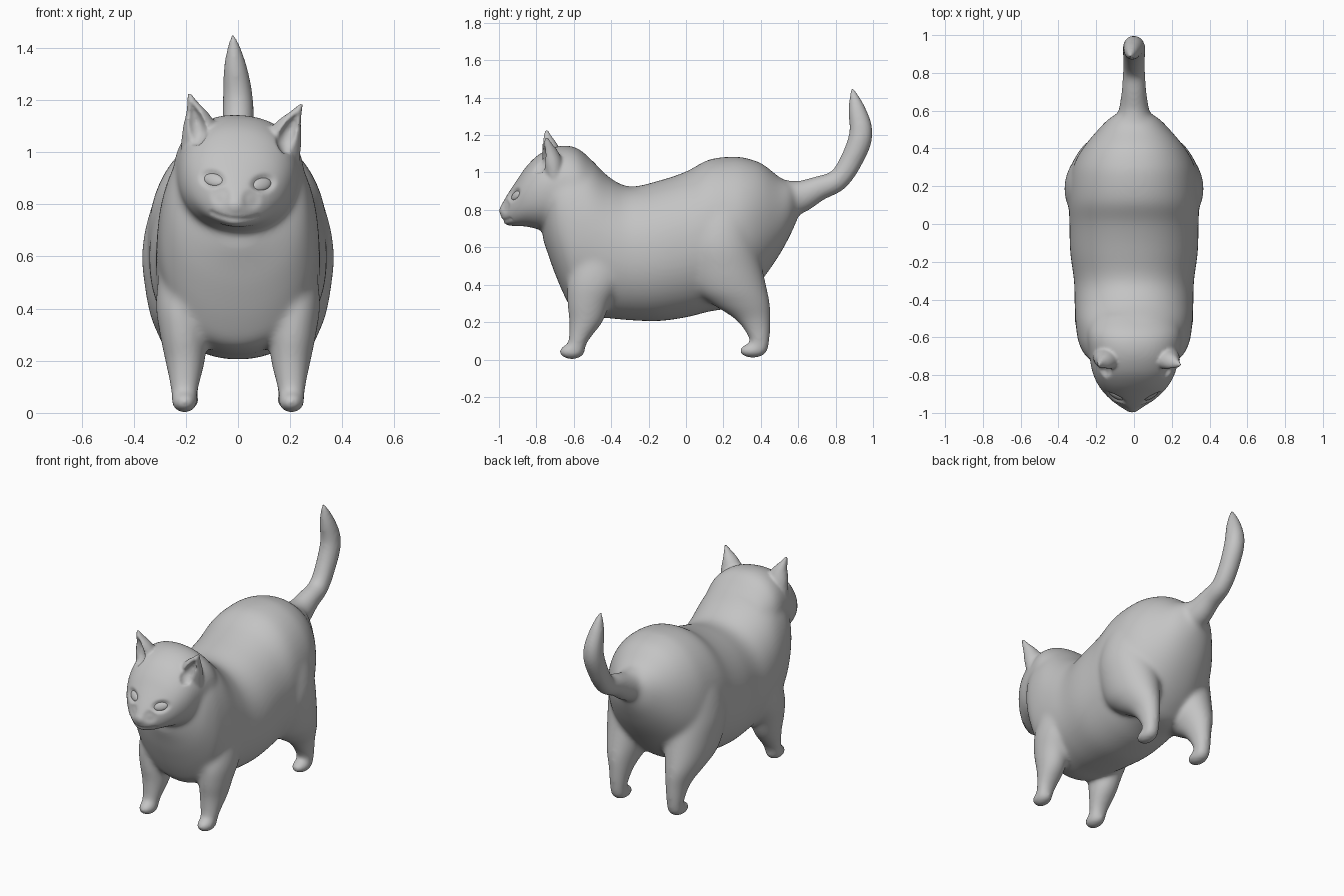
import bpy
import bmesh
import math
from mathutils import Matrix, Vector
from mathutils.bvhtree import BVHTree

default_cube = bpy.data.objects.get("Cube")
if default_cube:
    bpy.data.objects.remove(default_cube, do_unlink=True)

UP = Vector((0, 0, 1))
BACK = Vector((0, 1, 0))

# The head leans a little towards the model's left
PIVOT = Vector((0.01, 0, 0.9))
LEAN = (Matrix.Translation(PIVOT) @ Matrix.Rotation(math.radians(5.3), 4, 'Y')
        @ Matrix.Translation(-PIVOT))


def make_material(name, value):
    material = bpy.data.materials.new(name)
    material.use_nodes = True
    colour = (value, value, value, 1)
    material.diffuse_color = colour
    material.node_tree.nodes["Principled BSDF"].inputs["Base Color"].default_value = colour
    return material


FUR = make_material("grey fur", 0.55)


def smooth_path(sections, steps=6):
    """Pass a soft curve through a short list of sections."""
    points = [Vector(section) for section in sections]
    path = []
    for i in range(len(points) - 1):
        b, c = points[i], points[i + 1]
        a = points[max(i - 1, 0)]
        d = points[min(i + 2, len(points) - 1)]
        for k in range(steps):
            t = k / steps
            path.append(b + (c - a) * (t / 2)
                        + (a * 2 - b * 5 + c * 4 - d) * (t * t / 2)
                        + (b * 3 - a - c * 3 + d) * (t ** 3 / 2))
    return path + [points[-1]]


def superpower(value, power):
    return math.copysign(abs(value) ** (2 / power), value)


def loft(bm, sections, second_axis=None, power=2, matrix=Matrix(), sides=48):
    """Skin sections of (x, y, z, half width, half depth) into a closed shell."""
    path = smooth_path(sections)
    rings = []
    for i, section in enumerate(path):
        axis = second_axis
        if axis is None:
            tangent = path[min(i + 1, len(path) - 1)] - path[max(i - 1, 0)]
            axis = Vector((0, -tangent[2], tangent[1])).normalized()
        ring = []
        for k in range(sides):
            angle = math.tau * k / sides
            point = Vector(section[:3]) + axis * section[4] * superpower(math.sin(angle), power)
            point.x += section[3] * superpower(math.cos(angle), power)
            ring.append(bm.verts.new(matrix @ point))
        rings.append(ring)
    faces = [bm.faces.new(rings[0]), bm.faces.new(rings[-1])]
    for low, high in zip(rings, rings[1:]):
        for k in range(sides):
            n = (k + 1) % sides
            faces.append(bm.faces.new((low[k], low[n], high[n], high[k])))
    bmesh.ops.recalc_face_normals(bm, faces=faces)


def profile_loft(bm, profile, power, matrix=Matrix()):
    """Loft along y from rows of (y, underside, top, half width)."""
    rows = [(0, y, (low + high) / 2, width, (high - low) / 2) for y, low, high, width in profile]
    loft(bm, rows, UP, power, matrix)


def ellipsoid(bm, centre, radii, matrix=Matrix()):
    shape = matrix @ Matrix.Translation(centre) @ Matrix.Diagonal((*radii, 1))
    bmesh.ops.create_uvsphere(bm, u_segments=24, v_segments=16, radius=1, matrix=shape)


def mirrored(sections, side):
    return [(section[0] * side, *section[1:]) for section in sections]


def make_object(name, bm):
    mesh = bpy.data.meshes.new(name)
    bm.to_mesh(mesh)
    bm.free()
    mesh.materials.append(FUR)
    mesh.shade_smooth()
    obj = bpy.data.objects.new(name, mesh)
    bpy.context.collection.objects.link(obj)
    return obj


def add_remesh(obj, size, iterations):
    """Fuse overlapping shells, then soften the joins."""
    remesh = obj.modifiers.new("fuse", 'REMESH')
    remesh.mode = 'VOXEL'
    remesh.voxel_size = size
    remesh.use_smooth_shade = True
    soften = obj.modifiers.new("soften", 'SMOOTH')
    soften.factor = 0.5
    soften.iterations = iterations


def add_boolean(obj, other, operation):
    other.hide_render = True
    boolean = obj.modifiers.new(operation.lower(), 'BOOLEAN')
    boolean.operation = operation
    boolean.object = other


cat = bmesh.new()

# Torso from chest to rump
profile_loft(cat, [
    (-0.765, 0.64, 0.9, 0.1), (-0.74, 0.57, 1.0, 0.19), (-0.705, 0.47, 1.07, 0.25),
    (-0.65, 0.34, 1.1, 0.285), (-0.6, 0.26, 1.11, 0.3), (-0.52, 0.23, 1.08, 0.31),
    (-0.41, 0.22, 0.975, 0.315), (-0.3, 0.21, 0.925, 0.318), (-0.15, 0.205, 0.955, 0.338),
    (0, 0.225, 1.005, 0.342), (0.12, 0.255, 1.068, 0.345), (0.25, 0.28, 1.085, 0.335),
    (0.33, 0.34, 1.075, 0.312), (0.41, 0.43, 1.045, 0.265), (0.5, 0.56, 0.975, 0.19),
    (0.56, 0.67, 0.945, 0.13), (0.6, 0.76, 0.91, 0.06)], 2.15)

# Head from nose to nape
profile_loft(cat, [
    (-0.99, 0.765, 0.82, 0.025), (-0.975, 0.73, 0.85, 0.055), (-0.94, 0.712, 0.905, 0.105),
    (-0.9, 0.712, 0.965, 0.15), (-0.85, 0.71, 1.035, 0.19), (-0.78, 0.695, 1.1, 0.222),
    (-0.68, 0.7, 1.14, 0.24), (-0.58, 0.7, 1.128, 0.25), (-0.48, 0.7, 1.04, 0.22)],
    2.2, LEAN)

# Nose and chin
ellipsoid(cat, (0, -0.983, 0.795), (0.032, 0.024, 0.024), LEAN)
ellipsoid(cat, (0, -0.945, 0.735), (0.045, 0.036, 0.024), LEAN)

# Tail, bent upwards
loft(cat, [
    (0, 0.44, 0.85, 0.13, 0.11), (0, 0.53, 0.86, 0.1, 0.1), (0, 0.61, 0.87, 0.08, 0.088),
    (0, 0.71, 0.915, 0.066, 0.068), (0, 0.81, 0.957, 0.06, 0.06),
    (0, 0.882, 1.06, 0.06, 0.062), (0, 0.935, 1.2, 0.06, 0.065),
    (-0.01, 0.916, 1.33, 0.046, 0.05), (-0.02, 0.884, 1.46, 0.012, 0.012)])

FRONT_LEG = [
    (0.2, -0.45, 0.68, 0.08, 0.1), (0.218, -0.465, 0.54, 0.085, 0.13),
    (0.22, -0.49, 0.41, 0.095, 0.142), (0.21, -0.52, 0.3, 0.09, 0.115),
    (0.203, -0.535, 0.2, 0.077, 0.09), (0.205, -0.575, 0.1, 0.056, 0.054),
    (0.208, -0.595, 0.03, 0.047, 0.047)]
HIND_LEG = [
    (0.16, 0.2, 0.92, 0.1, 0.14), (0.185, 0.19, 0.78, 0.15, 0.18),
    (0.2, 0.185, 0.62, 0.168, 0.195), (0.2, 0.205, 0.48, 0.157, 0.205),
    (0.205, 0.24, 0.37, 0.13, 0.195), (0.205, 0.295, 0.295, 0.1, 0.155),
    (0.2, 0.36, 0.21, 0.068, 0.092), (0.2, 0.393, 0.11, 0.051, 0.056),
    (0.2, 0.39, 0.04, 0.047, 0.047)]
EAR = [
    (0.15, -0.695, 0.95, 0.078, 0.055), (0.155, -0.712, 1.06, 0.074, 0.058),
    (0.175, -0.728, 1.13, 0.046, 0.043), (0.2, -0.74, 1.175, 0.021, 0.023),
    (0.217, -0.745, 1.208, 0.007, 0.008)]
EAR_HOLLOW = [
    (0.178, -0.8, 1.01, 0.02, 0.03), (0.172, -0.788, 1.06, 0.04, 0.046),
    (0.186, -0.778, 1.12, 0.028, 0.042), (0.205, -0.776, 1.17, 0.006, 0.022)]

# Legs, paws and ears on both sides
ear_shells = bmesh.new()
hollows = bmesh.new()
for side in (-1, 1):
    loft(cat, mirrored(FRONT_LEG, side), BACK)
    loft(cat, mirrored(HIND_LEG, side), BACK)
    ellipsoid(cat, (0.205 * side, -0.61, 0.042), (0.052, 0.072, 0.043))
    ellipsoid(cat, (0.2 * side, 0.357, 0.047), (0.052, 0.077, 0.04))
    loft(ear_shells, mirrored(EAR, side), BACK, matrix=LEAN)
    loft(hollows, mirrored(EAR_HOLLOW, side), BACK, matrix=LEAN)

# Fuse the parts, add the ears and scoop them out
body = make_object("cat_body", cat)
helpers = [make_object("ear_shells", ear_shells), make_object("ear_hollows", hollows)]
add_remesh(body, 0.01, 30)
add_boolean(body, helpers[0], 'UNION')
add_boolean(body, helpers[1], 'DIFFERENCE')
add_remesh(body, 0.008, 7)
graph = bpy.context.evaluated_depsgraph_get()
fused = bpy.data.meshes.new_from_object(body.evaluated_get(graph), depsgraph=graph)
body.modifiers.clear()
body.data = fused
for helper in helpers:
    bpy.data.objects.remove(helper, do_unlink=True)
if not fused.materials:
    fused.materials.append(FUR)
fused.shade_smooth()

tree = BVHTree.FromPolygons([v.co for v in fused.vertices],
                            [p.vertices[:] for p in fused.polygons])


def on_face(x, z):
    """Find the point and normal on the face seen from the front."""
    start = LEAN @ Vector((x, 0, z))
    start.y = -2
    hit = tree.ray_cast(start, BACK)
    return hit[0], hit[1]


# Dents of (frame on the face, radii, depth) for eye sockets, muzzle and mouth
dents = []
for side in (-1, 1):
    spot, normal = on_face(0.1 * side, 0.89)
    turn = Matrix.Rotation(math.radians(15 * side), 4, 'Z')
    frame = Matrix.Translation(spot) @ normal.to_track_quat('Z', 'Y').to_matrix().to_4x4() @ turn
    dents.append((frame.inverted(), (0.05, 0.032, 0.04), 0.018))
    eye = bmesh.new()
    ellipsoid(eye, (0, 0, -0.017), (0.042, 0.025, 0.013), frame)
    make_object("left_eye" if side > 0 else "right_eye", eye)
    spot, normal = on_face(0.06 * side, 0.825)
    dents.append((Matrix.Translation(spot).inverted(), (0.035, 0.05, 0.035), 0.007))
for i in range(-8, 9):
    x = i * 0.011
    spot, normal = on_face(x, 0.742 + 2.2 * x * x)
    dents.append((Matrix.Translation(spot).inverted(), (0.011, 0.03, 0.009), 0.004))

normals = [vertex.normal.copy() for vertex in fused.vertices]
for vertex, normal in zip(fused.vertices, normals):
    if vertex.co.y < -0.8:
        depth = 0
        for inverse, radii, amount in dents:
            local = inverse @ vertex.co
            distance = sum((local[k] / radii[k]) ** 2 for k in range(3))
            depth = max(depth, amount * math.exp(-distance ** 2))
        vertex.co -= normal * depth
fused.update()
